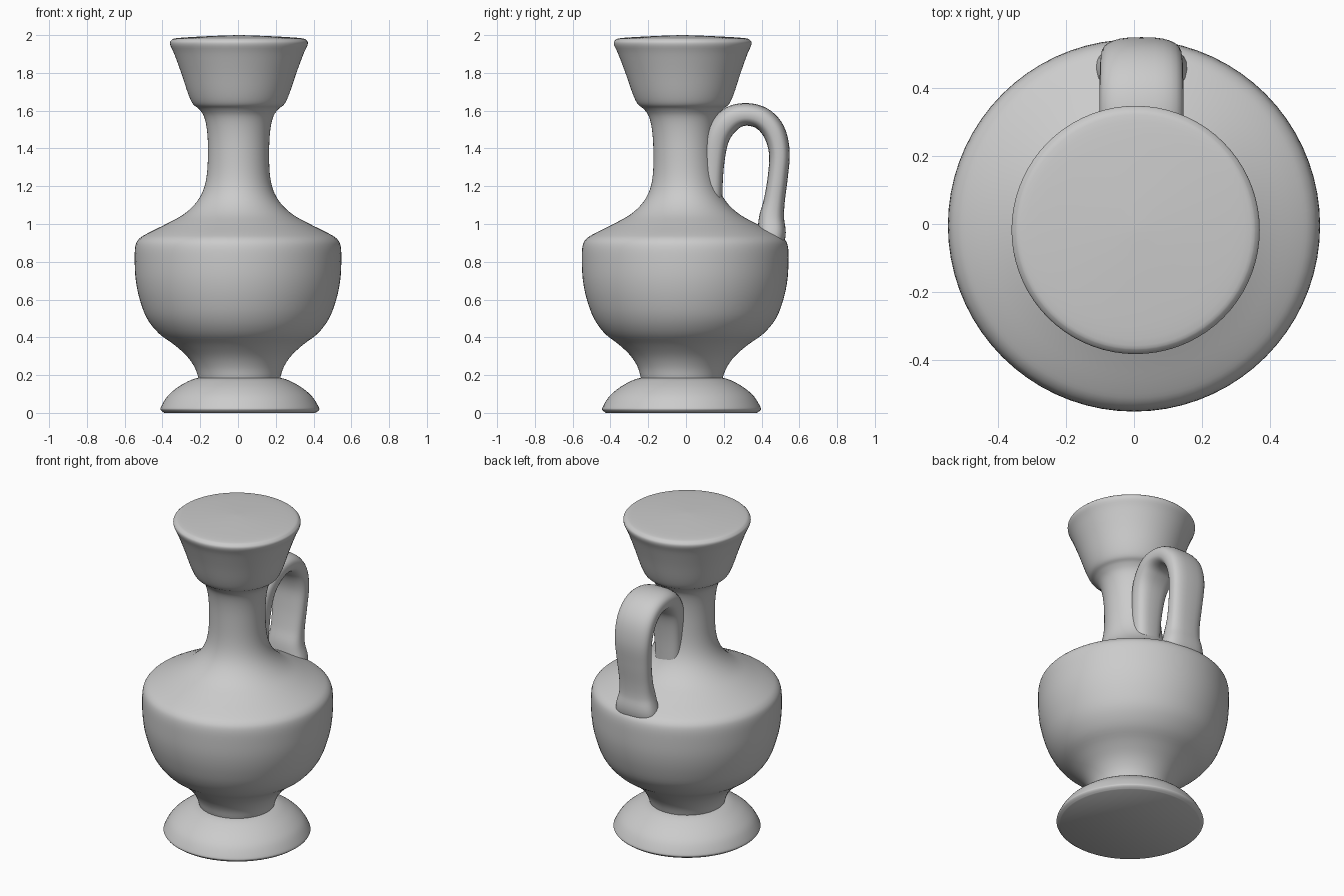
import bpy, bmesh, math
from mathutils import Vector

if "Cube" in bpy.data.objects:
    bpy.data.objects.remove(bpy.data.objects["Cube"])

clay = bpy.data.materials.new("grey clay")
clay.diffuse_color = (0.6, 0.6, 0.6, 1)
clay.use_nodes = True
clay.node_tree.nodes["Principled BSDF"].inputs["Base Color"].default_value = clay.diffuse_color


def smooth_path(points, steps):
    """Catmull-Rom curve through points of any dimension."""
    pts = [Vector(p) for p in points]
    pts = [2 * pts[0] - pts[1]] + pts + [2 * pts[-1] - pts[-2]]
    out = []
    for a, b, c, d in zip(pts, pts[1:], pts[2:], pts[3:]):
        for i in range(steps):
            t = i / steps
            out.append(0.5 * (2 * b + (c - a) * t + (2 * a - 5 * b + 4 * c - d) * t * t
                              + (3 * b - a - 3 * c + d) * t ** 3))
    return out + [pts[-2]]


def skin(name, rings, angle):
    """Join rings of points with quads and cap both ends."""
    bm = bmesh.new()
    loops = [[bm.verts.new(p) for p in ring] for ring in rings]
    n = len(loops[0])
    for a, b in zip(loops, loops[1:]):
        for i in range(n):
            j = (i + 1) % n
            bm.faces.new((a[i], a[j], b[j], b[i]))
    bm.faces.new(loops[0][::-1])
    bm.faces.new(loops[-1])
    bmesh.ops.recalc_face_normals(bm, faces=bm.faces)
    mesh = bpy.data.meshes.new(name)
    bm.to_mesh(mesh)
    bm.free()
    mesh.materials.append(clay)
    obj = bpy.data.objects.new(name, mesh)
    bpy.context.collection.objects.link(obj)
    bpy.ops.object.select_all(action='DESELECT')
    obj.select_set(True)
    bpy.context.view_layer.objects.active = obj
    bpy.ops.object.shade_smooth_by_angle(angle=math.radians(angle))
    return obj


def turned(name, profile, offset, steps=4, angle=40, sides=72):
    """Wheel-thrown part: (radius, z) profile about an axis given by offset(z)."""
    rings = []
    for r, z in smooth_path(profile, steps):
        cx, cy = offset(z)
        rings.append([(cx + r * math.cos(2 * math.pi * i / sides),
                       cy + r * math.sin(2 * math.pi * i / sides), z) for i in range(sides)])
    return skin(name, rings, angle)


def lean(z):
    """Slight hand-made wander of the axis."""
    knots = [(0, 0.01, -0.024), (0.2, 0.007, -0.022), (0.5, 0, -0.005),
             (1.0, 0, -0.004), (1.4, 0.003, -0.011), (2.0, 0.005, -0.018)]
    for (z0, x0, y0), (z1, x1, y1) in zip(knots, knots[1:]):
        if z <= z1:
            t = max(0, (z - z0) / (z1 - z0))
            return x0 + (x1 - x0) * t, y0 + (y1 - y0) * t
    return knots[-1][1:]


# Spreading foot with flat underside
turned("foot", [(0.40, 0.0), (0.418, 0.014), (0.418, 0.03), (0.385, 0.085), (0.335, 0.13),
                (0.28, 0.163), (0.24, 0.18), (0.205, 0.187)], lean)

# Belly, shoulder, neck and flaring mouth in one profile
turned("body", [(0.215, 0.18), (0.235, 0.24), (0.275, 0.3), (0.34, 0.36), (0.42, 0.42),
                (0.482, 0.5), (0.52, 0.6), (0.541, 0.7), (0.547, 0.8), (0.544, 0.88),
                (0.525, 0.92), (0.48, 0.95), (0.38, 1.0), (0.29, 1.05), (0.225, 1.11),
                (0.185, 1.18), (0.166, 1.27), (0.162, 1.4), (0.168, 1.5), (0.184, 1.57),
                (0.212, 1.61), (0.242, 1.635), (0.268, 1.69), (0.305, 1.8), (0.342, 1.9),
                (0.364, 1.95), (0.357, 1.973), (0.32, 1.985), (0.15, 1.995), (0.01, 2.0)], lean)

# Strap handle: (y, z, half thickness, half width) from neck over and down to shoulder
strap = smooth_path([
    (0.13, 1.08, 0.06, 0.08), (0.14, 1.3, 0.06, 0.09), (0.165, 1.46, 0.066, 0.105),
    (0.23, 1.55, 0.066, 0.118), (0.31, 1.58, 0.06, 0.123), (0.40, 1.56, 0.06, 0.123),
    (0.465, 1.49, 0.06, 0.122), (0.494, 1.38, 0.055, 0.118), (0.486, 1.25, 0.053, 0.11),
    (0.467, 1.12, 0.056, 0.105), (0.453, 1.03, 0.067, 0.112), (0.452, 0.94, 0.075, 0.135),
    (0.43, 0.85, 0.06, 0.14)], 5)
rings = []
for k, (y, z, thick, wide) in enumerate(strap):
    a, b = strap[max(k - 1, 0)], strap[min(k + 1, len(strap) - 1)]
    tangent = Vector((0, b[0] - a[0], b[1] - a[1])).normalized()
    normal = tangent.cross(Vector((1, 0, 0)))
    ring = []
    for i in range(28):
        t = 2 * math.pi * i / 28
        c, s = math.cos(t), math.sin(t)
        # Rounded-rectangle section
        u = math.copysign(abs(c) ** 0.75, c) * wide
        v = math.copysign(abs(s) ** 0.75, s) * thick
        ring.append(Vector((0.022 + u, y, z)) + normal * v)
    rings.append(ring)
skin("handle", rings, 60)
